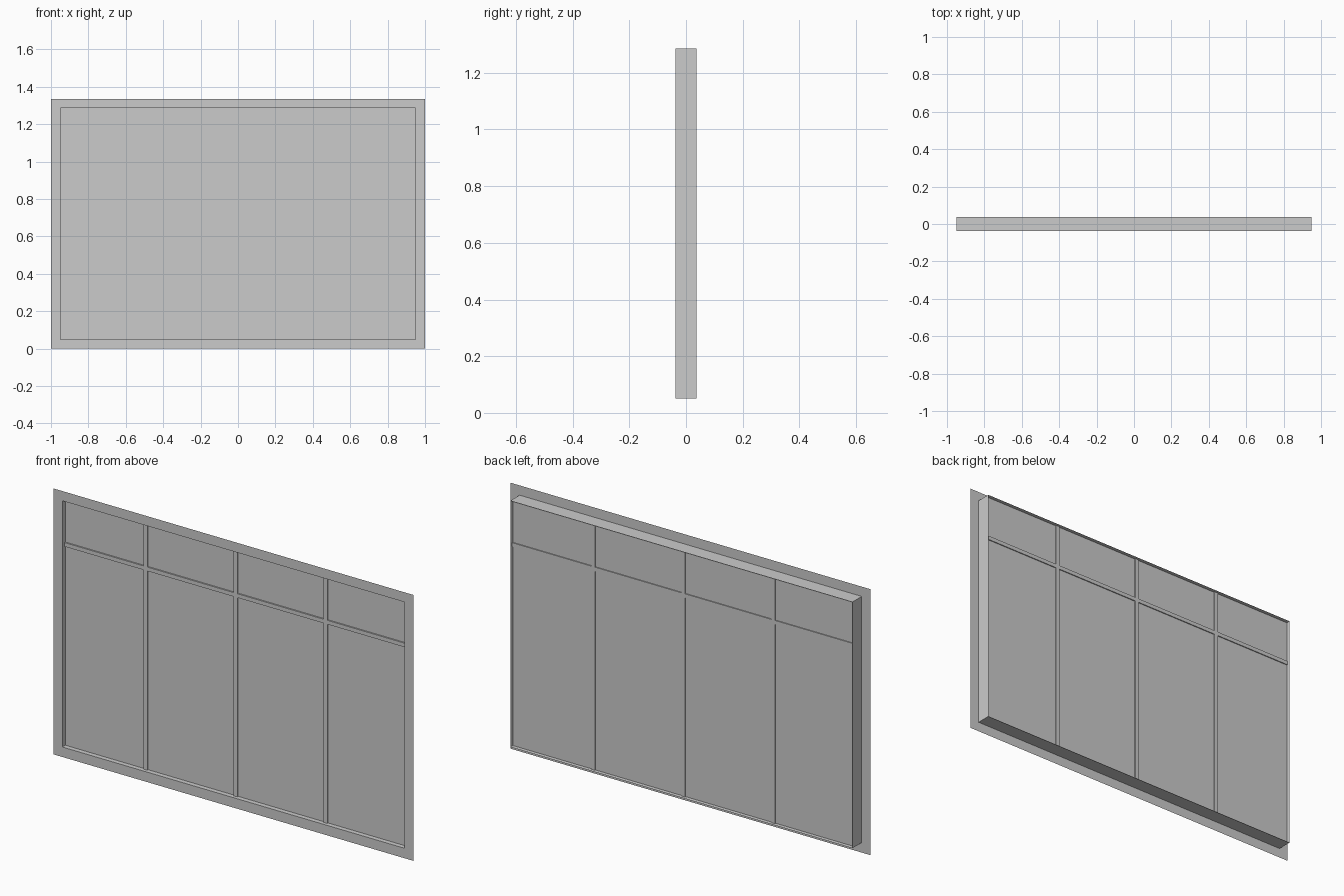
import bpy, bmesh

if "Cube" in bpy.data.objects:
    bpy.data.objects.remove(bpy.data.objects["Cube"])

W, H = 1.0, 1.335            # half width and height of the flange
IW, Z0, Z1 = 0.95, 0.05, 1.286   # opening
D = 0.037                    # half depth


def finish(name, bm):
    mesh = bpy.data.meshes.new(name)
    bm.to_mesh(mesh)
    bm.free()
    ob = bpy.data.objects.new(name, mesh)
    bpy.context.collection.objects.link(ob)
    return ob


def box(name, x0, x1, y0, y1, z0, z1):
    bm = bmesh.new()
    bmesh.ops.create_cube(bm, size=1)
    for v in bm.verts:
        v.co = ((x0 + x1) / 2 + v.co.x * (x1 - x0),
                (y0 + y1) / 2 + v.co.y * (y1 - y0),
                (z0 + z1) / 2 + v.co.z * (z1 - z0))
    return finish(name, bm)


# frame: thin flat front flange and the reveal walls behind it
bm = bmesh.new()


def ring(w, z0, z1, y):
    return [bm.verts.new(c) for c in ((-w, y, z0), (w, y, z0), (w, y, z1), (-w, y, z1))]


rings = [ring(W, 0, H, -D), ring(IW, Z0, Z1, -D), ring(IW, Z0, Z1, D)]
for a, b in zip(rings, rings[1:]):
    for i in range(4):
        j = (i + 1) % 4
        bm.faces.new((a[i], a[j], b[j], b[i]))
finish("window_frame", bm)

# glazing panel
box("glass_pane", -IW, IW, -0.013, 0.017, Z0, Z1)

# glazing bars, slightly proud of the glass
F, B = -0.02, 0.022
for i, x in enumerate((-0.5, 0, 0.5)):
    box(f"vertical_bar_{i + 1}", x - 0.01, x + 0.01, F, B, Z0, Z1)
box("horizontal_bar", -IW, IW, F, B, 1.05, 1.07)
